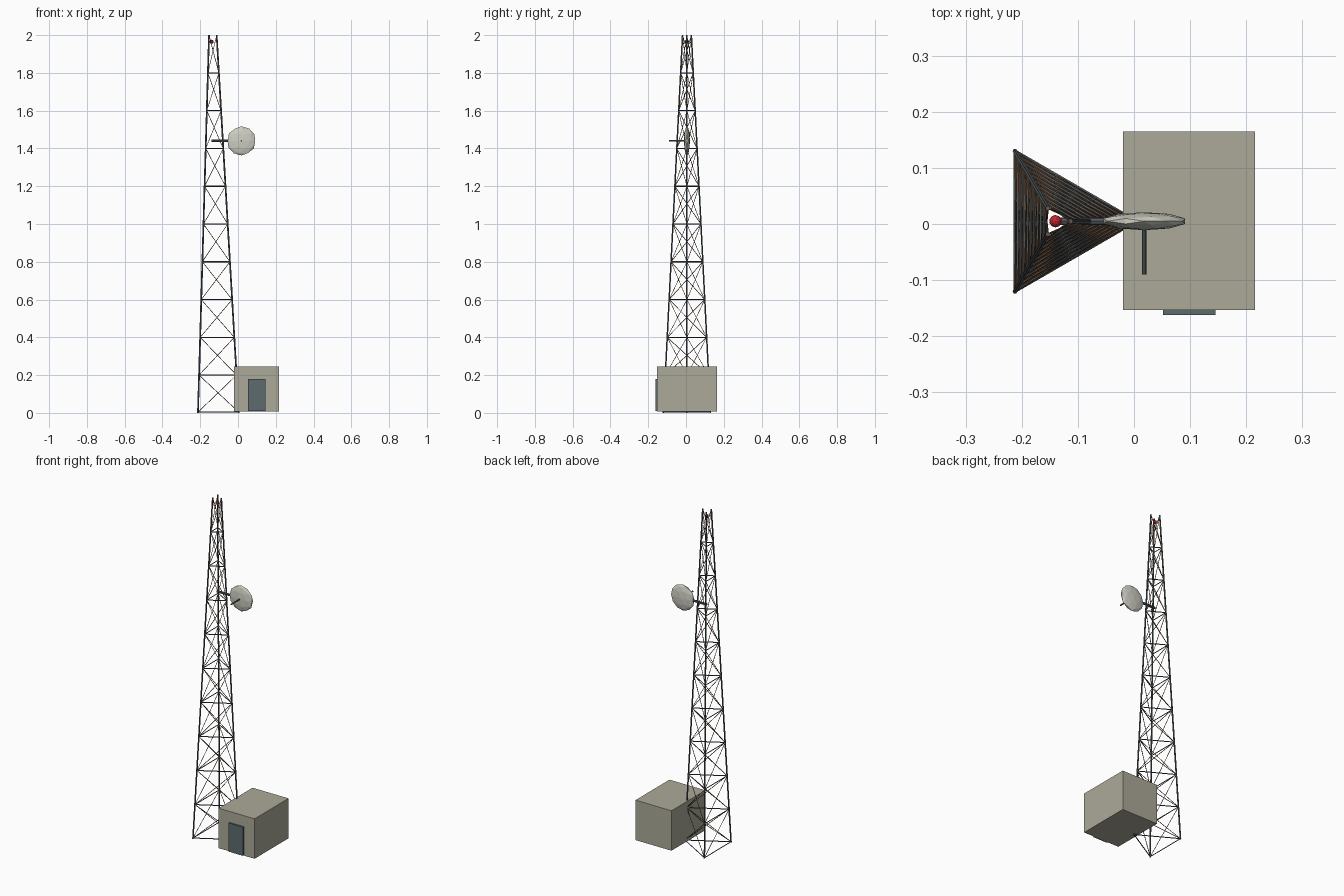
import bpy, math
from mathutils import Vector

if "Cube" in bpy.data.objects:
    bpy.data.objects.remove(bpy.data.objects["Cube"])


def material(name, rgb):
    m = bpy.data.materials.new(name)
    m.use_nodes = True
    m.diffuse_color = (*rgb, 1)
    m.node_tree.nodes["Principled BSDF"].inputs["Base Color"].default_value = (*rgb, 1)
    return m


STEEL = material("dark steel", (0.09, 0.11, 0.115))
RUST = material("rusty steel", (0.22, 0.10, 0.05))
WALL = material("shed concrete", (0.41, 0.40, 0.32))
DOOR = material("door grey", (0.11, 0.145, 0.155))
DISH = material("dish off white", (0.62, 0.62, 0.55))
LAMP = material("warning red", (0.55, 0.02, 0.03))


def finish(name, mat):
    ob = bpy.context.object
    ob.name = ob.data.name = name
    ob.data.materials.append(mat)
    return ob


def rod(name, a, b, radius, mat, sides=6):
    a, b = Vector(a), Vector(b)
    d = b - a
    bpy.ops.mesh.primitive_cylinder_add(
        vertices=sides, radius=radius, depth=d.length, location=(a + b) / 2,
        rotation=d.to_track_quat('Z', 'Y').to_euler())
    return finish(name, mat)


def box(name, lo, hi, mat):
    lo, hi = Vector(lo), Vector(hi)
    bpy.ops.mesh.primitive_cube_add(size=1, location=(lo + hi) / 2)
    bpy.context.object.scale = hi - lo
    return finish(name, mat)


def ball(name, center, scale, mat):
    bpy.ops.mesh.primitive_ico_sphere_add(subdivisions=2, radius=1, location=center)
    bpy.context.object.scale = scale
    return finish(name, mat)


# Tapered three-legged lattice mast
CX, CY = -0.14, 0.005
BAYS, TOP = 10, 2.0
LOW = 0.004


def corner(i, z):
    r = 0.144 + (0.027 - 0.144) * z / TOP
    a = math.radians(120 * i)
    return Vector((CX + r * math.cos(a), CY + r * math.sin(a), z))


for i in range(3):
    rod(f"mast_leg_{i}", corner(i, 0), corner(i, TOP), 0.0045, STEEL)
    for bay in range(BAYS):
        z0 = max(LOW, bay * TOP / BAYS)
        z1 = (bay + 1) * TOP / BAYS
        rod(f"cross_bar_{i}_{bay}", corner(i, z0), corner(i + 1, z0), 0.003, STEEL, 4)
        rod(f"brace_up_{i}_{bay}", corner(i, z0), corner(i + 1, z1), 0.0018, RUST, 4)
        rod(f"brace_down_{i}_{bay}", corner(i + 1, z0), corner(i, z1), 0.0018, RUST, 4)

# Warning lamp inside the mast top
ball("warning_lamp", (CX, CY, 1.965), (0.011, 0.011, 0.011), LAMP)

# Dish with its support arm and feed
DZ = 1.44
rod("dish_arm", (CX, CY, DZ), (-0.045, CY, DZ), 0.007, STEEL, 8)
ball("dish", (0.018, CY, DZ), (0.077, 0.016, 0.077), DISH)
rod("dish_feed", (0.018, -0.09, DZ), (0.018, CY, DZ), 0.004, STEEL, 8)

# Equipment shed and door
box("shed", (-0.02, -0.153, 0.008), (0.216, 0.165, 0.245), WALL)
box("shed_door", (0.052, -0.162, 0.01), (0.145, -0.152, 0.18), DOOR)
